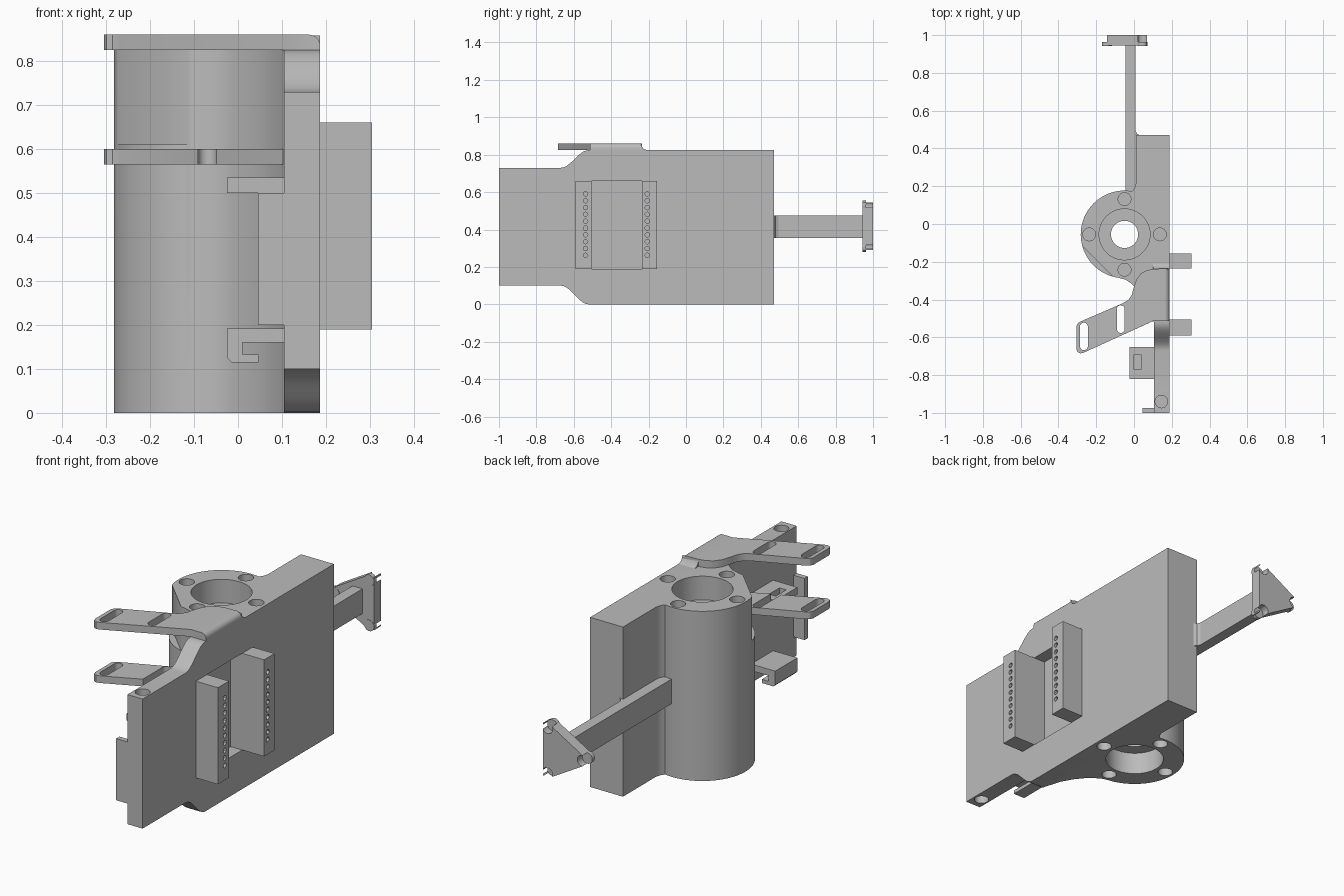
import bpy, bmesh, math
from mathutils import Vector

if "Cube" in bpy.data.objects:
    bpy.data.objects.remove(bpy.data.objects["Cube"], do_unlink=True)

grey = bpy.data.materials.new("machined_grey")
grey.use_nodes = True
grey.diffuse_color = (0.5, 0.5, 0.5, 1)
grey.node_tree.nodes["Principled BSDF"].inputs["Base Color"].default_value = (0.5, 0.5, 0.5, 1)

AXES = {"x": lambda a, b, h: (h, a, b), "y": lambda a, b, h: (a, h, b), "z": lambda a, b, h: (a, b, h)}
parts = []


def add_prism(bm, outline, lo, hi, axis="z"):
    """Extrude a flat outline along an axis."""
    place = AXES[axis]
    face = bm.faces.new([bm.verts.new(place(a, b, lo)) for a, b in outline])
    res = bmesh.ops.extrude_face_region(bm, geom=[face])
    shift = Vector(place(0, 0, hi - lo))
    bmesh.ops.translate(bm, verts=[v for v in res["geom"] if isinstance(v, bmesh.types.BMVert)], vec=shift)


def make(name, prisms):
    bm = bmesh.new()
    for p in prisms:
        add_prism(bm, *p)
    bmesh.ops.recalc_face_normals(bm, faces=bm.faces[:])
    me = bpy.data.meshes.new(name)
    bm.to_mesh(me)
    bm.free()
    me.materials.append(grey)
    ob = bpy.data.objects.new(name, me)
    bpy.context.collection.objects.link(ob)
    parts.append(ob)
    return ob


def cut(ob, prisms):
    """Subtract prisms from a part, then drop the cutter."""
    cutter = make("cutter", prisms)
    parts.remove(cutter)
    cutter.hide_render = True
    mod = ob.modifiers.new("cut", "BOOLEAN")
    mod.operation, mod.solver, mod.object = "DIFFERENCE", "EXACT", cutter
    bpy.context.view_layer.objects.active = ob
    bpy.ops.object.modifier_apply(modifier=mod.name)
    bpy.data.objects.remove(cutter, do_unlink=True)


def arc(cx, cy, r, a0, a1, n):
    return [(cx + r * math.cos(math.radians(a0 + (a1 - a0) * i / n)),
             cy + r * math.sin(math.radians(a0 + (a1 - a0) * i / n))) for i in range(n + 1)]


def circle(cx, cy, r, n=32):
    return arc(cx, cy, r, 0, 360, n)[:-1]


def rect(a0, a1, b0, b1):
    return [(a0, b0), (a1, b0), (a1, b1), (a0, b1)]


def slot(cx, y0, y1, r=0.021):
    return arc(cx, y1 - r, r, 0, 180, 8) + arc(cx, y0 + r, r, 180, 360, 8)


# Main side plate, with a narrower front end blended by S curves
def blend(z0, z1, n=10):
    return [(-0.67 + 0.15 * i / n, z0 + (z1 - z0) * (0.5 - 0.5 * math.cos(math.pi * i / n))) for i in range(n + 1)]


low, high = blend(0.10, 0.0), blend(0.73, 0.825)
side = [(-1, 0.10)] + low + [(0.47, 0.0), (0.47, 0.825)] + high[::-1] + [(-1, 0.73)]
plate = make("side_plate", [(side, 0.105, 0.187, "x")])
cut(plate, [(rect(-0.505, -0.235, 0.19, 0.66), 0.125, 0.30, "x"),
            (circle(0.145, -0.94, 0.033), 0.63, 0.80),
            (circle(0.145, -0.94, 0.033), 0.0, 0.20)])

# Cylindrical housing merged into the thick rear block
CX, CY = -0.05, -0.055
body_outline = ([(0.105, -0.52), (0.105, 0.47), (0.01, 0.47), (0.01, 0.215), (0.003, 0.19)]
                + arc(CX, CY, 0.232, 80, 262, 56)
                + [(-0.045, -0.295), (-0.015, -0.315), (0.018, -0.345), (0.05, -0.385), (0.08, -0.44)])
housing = make("motor_housing", [(body_outline, 0.0, 0.825)])
cut(housing, [(circle(CX, CY, 0.135, 48), 0.71, 0.9), (circle(CX, CY, 0.135, 48), -0.1, 0.11)])
cut(housing, [(circle(CX, CY, 0.072, 40), 0.05, 0.75)])
bolts = [(CX + 0.187 * dx, CY + 0.187 * dy) for dx, dy in ((1, 0), (-1, 0), (0, 1), (0, -1))]
# the bolt on the plate side lies across the housing and the plate
for ob in (housing, plate):
    cut(ob, [(circle(x, y, 0.034), z0, z1) for x, y in bolts for z0, z1 in ((0.72, 0.9), (-0.1, 0.10))])
# Flat relief on the upper front of the housing
cut(housing, [([(-0.28, -0.11), (-0.11, -0.28), (-0.21, -0.38), (-0.38, -0.21)], 0.61, 0.9)])

# Upper and lower slotted mounting arms
rear = [(0.10, -0.238), (0.065, -0.246), (0.035, -0.263), (0.012, -0.295), (-0.003, -0.34),
        (-0.012, -0.375), (-0.03, -0.402), (-0.06, -0.42)]
tip = [(-0.285, -0.517), (-0.298, -0.526), (-0.305, -0.542), (-0.305, -0.662), (-0.299, -0.678),
       (-0.285, -0.685), (-0.268, -0.682)]
upper = make("upper_arm", [([(0.187, -0.235)] + rear + tip + [(0.105, -0.512), (0.187, -0.512)], 0.825, 0.86)])
bm = bmesh.new()
bm.from_mesh(upper.data)
edge = [e for e in bm.edges if all(v.co.x > 0.18 and v.co.z > 0.85 for v in e.verts)]
bmesh.ops.bevel(bm, geom=edge, offset=0.025, segments=5, profile=0.5, affect="EDGES")
bm.to_mesh(upper.data)
bm.free()
cut(upper, [(slot(-0.265, -0.668, -0.522), 0.7, 0.9), (slot(-0.07, -0.577, -0.43), 0.7, 0.9)])
lower = make("lower_arm", [([(0.11, -0.238)] + rear + tip + [(0.11, -0.51)], 0.565, 0.60)])
cut(lower, [(slot(-0.265, -0.668, -0.522), 0.5, 0.7), (slot(-0.07, -0.72, -0.43), 0.5, 0.7)])

# Soft ramp behind the upper arm
ramp = [(-0.24, 0.825), (-0.24, 0.858), (-0.235, 0.842), (-0.226, 0.831), (-0.21, 0.825)]
make("arm_rear_fillet", [(ramp, 0.10, 0.187, "x")])

# Pin headers with rows of sockets
for name, y0, y1, yh in (("front_pin_header", -0.59, -0.505, -0.537), ("rear_pin_header", -0.235, -0.155, -0.207)):
    header = make(name, [(rect(y0, y1, 0.19, 0.66), 0.186, 0.305, "x")])
    cut(header, [(circle(yh, 0.262 + 0.0365 * i, 0.012, 12), 0.27, 0.35, "x") for i in range(10)])

# Inner clip brackets and end stop
top_clip = make("upper_clip", [(rect(-0.025, 0.106, -0.82, -0.65), 0.50, 0.535)])
cut(top_clip, [(rect(0.0, 0.036, -0.77, -0.69), 0.4, 0.6)])
make("lower_clip", [(rect(-0.025, 0.106, -0.82, -0.65), 0.16, 0.192)])
hook = [(-0.025, 0.161), (-0.025, 0.125), (-0.015, 0.115), (0.047, 0.115), (0.047, 0.133), (0.01, 0.133), (0.01, 0.161)]
make("lower_clip_hook", [(hook, -0.82, -0.65, "y")])
make("end_stop", [(rect(0.045, 0.106, -1.0, -0.975), 0.20, 0.50)])

# Tail boom, with a small fillet at its root
make("tail_boom", [(rect(-0.046, 0.008, 0.355, 0.475), 0.15, 0.95, "y"),
                   ([(0.008, 0.47), (0.03, 0.47), (0.016, 0.478), (0.008, 0.495)], 0.355, 0.475)])

# Triangular tail bracket: thick core with corner notches and thin round lobes
corners = [(0.045, 0.527), (-0.143, 0.417), (0.045, 0.307)]
core = [(0.07, 0.29), (0.07, 0.545), (0.03, 0.545), (-0.15, 0.44), (-0.15, 0.395), (0.03, 0.29)]
tail = make("tail_bracket", [(core, 0.945, 1.0, "y")])
cut(tail, [(circle(x, z, 0.027, 24), 0.96, 1.1, "y") for x, z in corners])
make("tail_lobes", [(circle(x, z, 0.027, 24), 0.943, 0.963, "y") for x, z in corners])

# Smooth the curved walls, keep edges crisp
bpy.ops.object.select_all(action="DESELECT")
for ob in parts:
    ob.select_set(True)
bpy.context.view_layer.objects.active = plate
bpy.ops.object.shade_smooth_by_angle(angle=math.radians(30))
bpy.ops.object.select_all(action="DESELECT")
